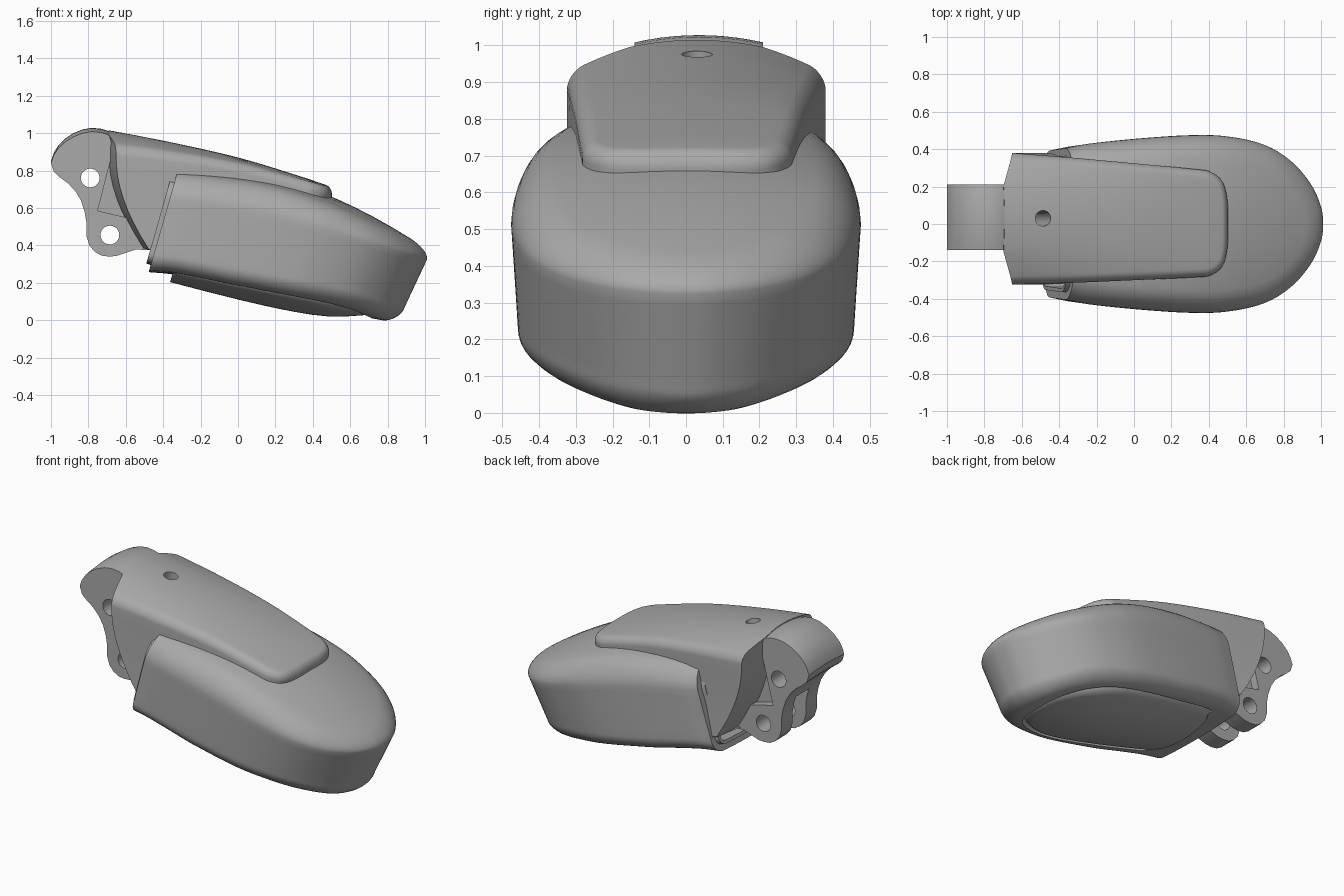
import bpy, bmesh, math
from mathutils import Vector

if "Cube" in bpy.data.objects:
    bpy.data.objects.remove(bpy.data.objects["Cube"])

TILT = math.radians(16)
COS, SIN = math.cos(TILT), math.sin(TILT)

grey = bpy.data.materials.new("plain grey")
grey.use_nodes = True
grey.diffuse_color = (0.4, 0.4, 0.4, 1)
grey.node_tree.nodes["Principled BSDF"].inputs["Base Color"].default_value = grey.diffuse_color


def curve(points):
    """Smooth function through (position, value) points."""
    def slope(i):
        a, b = points[max(i - 1, 0)], points[min(i + 1, len(points) - 1)]
        return (b[1] - a[1]) / (b[0] - a[0])

    def value(x):
        x = min(max(x, points[0][0]), points[-1][0])
        i = 0
        while i < len(points) - 2 and x > points[i + 1][0]:
            i += 1
        (xa, ya), (xb, yb) = points[i], points[i + 1]
        h = xb - xa
        t = (x - xa) / h
        u = 1 - t
        return (ya * (1 + 2 * t) * u * u + yb * (1 + 2 * u) * t * t
                + h * t * u * (u * slope(i) - t * slope(i + 1)))
    return value


def smooth_outline(half, steps=6):
    """Mirror half an outline across the centreline and round it off."""
    full = half + [(x, -y) for x, y in reversed(half[:-1])]
    fx = curve([(i, p[0]) for i, p in enumerate(full)])
    fy = curve([(i, p[1]) for i, p in enumerate(full)])
    count = (len(full) - 1) * steps
    return [Vector((fx(i / steps), fy(i / steps))) for i in range(count + 1)]


def shade(obj):
    bpy.ops.object.select_all(action="DESELECT")
    obj.select_set(True)
    bpy.context.view_layer.objects.active = obj
    bpy.ops.object.shade_smooth_by_angle(angle=math.radians(35))


def finish(bm, name):
    bmesh.ops.remove_doubles(bm, verts=bm.verts, dist=1e-5)
    bmesh.ops.recalc_face_normals(bm, faces=bm.faces)
    mesh = bpy.data.meshes.new(name)
    bm.to_mesh(mesh)
    bm.free()
    mesh.materials.append(grey)
    obj = bpy.data.objects.new(name, mesh)
    bpy.context.collection.objects.link(obj)
    shade(obj)
    return obj


def pebble(name, half, top, bottom, r_top, drop, r_bot, lift, taper=lambda x: 0, warp=None, socket=False):
    """Rounded slab: an outline stacked in rings between two surfaces, flat at the back."""
    line = smooth_outline(half)
    back = line[0].x
    normals = []
    for i in range(len(line)):
        d = line[min(i + 1, len(line) - 1)] - line[max(i - 1, 0)]
        normals.append(Vector((-d.y, d.x)).normalized())
    normals[0], normals[-1] = Vector((0, 1)), Vector((0, -1))

    def ring(inset, scale=1.0, pinch=0):
        pts = [p - n * (inset + pinch * taper(p.x)) for p, n in zip(line, normals)]
        return [Vector((back + (p.x - back) * scale, p.y * scale)) for p in pts]

    rows, fan, arc, wall = [], 12, 8, 8
    for k in range(fan):
        rows.append([(p.x, p.y, bottom(p.x, p.y)) for p in ring(r_bot, k / fan, 1)])
    for k in range(arc + 1):
        a = math.pi / 2 * k / arc
        rows.append([(p.x, p.y, bottom(p.x, p.y) + lift * (1 - math.cos(a)))
                     for p in ring(r_bot * (1 - math.sin(a)), pinch=1)])
    upper = []
    for k in range(arc + 1):
        a = math.pi / 2 * k / arc
        upper.append([(p.x, p.y, top(p.x, p.y) - drop(p.x) * (1 - math.sin(a)))
                      for p in ring(r_top * (1 - math.cos(a)))])
    low = rows[-1]
    for k in range(1, wall):
        rows.append([Vector(a).lerp(Vector(b), k / wall) for a, b in zip(low, upper[0])])
    rows += upper
    for k in range(fan - 1, -1, -1):
        rows.append([(p.x, p.y, top(p.x, p.y)) for p in ring(r_top, k / fan)])

    bm = bmesh.new()

    def put(p):
        x, y, z = warp(*p) if warp else p
        return bm.verts.new((x * COS + z * SIN, y, z * COS - x * SIN))

    grid = [[put(p) for p in row] for row in rows]
    for a, b in zip(grid, grid[1:]):
        for i in range(len(a) - 1):
            bm.faces.new((a[i], a[i + 1], b[i + 1], b[i]))
    if not socket:
        # back wall, creased along its middle
        mids = [put((back, 0, (Vector(r[0]).z + Vector(r[-1]).z) / 2)) for r in rows]
        for i in range(len(grid) - 1):
            for side in (0, -1):
                bm.faces.new((grid[i][side], grid[i + 1][side], mids[i + 1], mids[i]))
    bmesh.ops.remove_doubles(bm, verts=bm.verts, dist=1e-5)
    bmesh.ops.dissolve_degenerate(bm, edges=bm.edges, dist=1e-5)
    if socket:
        # back opening with a thin raised collar and a deep pocket
        rim = [e for e in bm.edges if e.is_boundary]
        cap = bmesh.ops.contextual_create(bm, geom=rim)["faces"]
        bmesh.ops.recalc_face_normals(bm, faces=bm.faces)
        for thick, depth in ((0.04, 0), (0.001, 0.025), (0.02, 0), (0.002, -0.2)):
            bmesh.ops.inset_individual(bm, faces=cap, thickness=thick, depth=depth)
    return finish(bm, name)


def plate(name, profile, y0, y1, crown=0.0, slices=1):
    """Side profile carried across the model, its upper part crowned."""
    bm = bmesh.new()
    rings = []
    for k in range(slices + 1):
        y = y0 + (y1 - y0) * k / slices
        dip = crown * (y - (y0 + y1) / 2) ** 2
        rings.append([bm.verts.new((x, y, z - dip * min(max(z - .7, 0) / .3, 1))) for x, z in profile])
    for a, b in zip(rings, rings[1:]):
        for i in range(len(a)):
            bm.faces.new((a[i - 1], a[i], b[i], b[i - 1]))
    bm.faces.new(rings[0])
    bm.faces.new(rings[-1])
    return finish(bm, name)


def cut(obj, cutter):
    cutter.hide_render = True
    mod = obj.modifiers.new("cut", "BOOLEAN")
    mod.operation, mod.object, mod.solver = "DIFFERENCE", cutter, "EXACT"
    bpy.context.view_layer.objects.active = obj
    bpy.ops.object.modifier_apply(modifier=mod.name)
    bpy.data.objects.remove(cutter)
    shade(obj)


def rod(radius, depth, location, rotation):
    bpy.ops.mesh.primitive_cylinder_add(vertices=32, radius=radius, depth=depth, location=location, rotation=rotation)
    return bpy.context.object


# Rounded main shell with an open back
shell_top = curve([(-.53, .695), (-.21, .755), (.04, .78), (.3, .772), (.57, .725), (.8, .665), (.88, .645)])
shell_low = curve([(-.53, .115), (-.4, .14), (-.05, .165), (.36, .187), (.71, .207), (.82, .23)])
shell_drop = curve([(-.53, .12), (.1, .12), (.6, .075), (.87, .055)])
toe_blend = curve([(-.1, 0), (.3, .3), (.7, 1)])
shell = pebble("main_shell",
               [(-.53, .405), (-.4, .43), (-.13, .458), (.15, .475), (.35, .468), (.55, .425),
                (.7, .34), (.81, .22), (.868, .1), (.882, 0)],
               lambda x, y: shell_top(x) - .32 * y * y,
               lambda x, y: shell_low(x) + (.1 + .35 * toe_blend(x)) * y * y,
               .12, shell_drop, .09, .08, taper=lambda x: .012 + .033 * toe_blend(x), socket=True)

# Sole pad seated in a recess under the shell
pad_outline = [(-.405, .24), (-.38, .29), (-.1, .325), (.2, .345), (.4, .32), (.56, .24), (.65, .12), (.67, 0)]
recess_outline = [(x + .015, y * 1.05) for x, y in pad_outline]
cut(shell, pebble("recess_cutter", recess_outline, lambda x, y: .28, lambda x, y: -.1,
                  .01, lambda x: .01, .01, .01))
pad_low = curve([(-.42, .095), (-.03, .106), (.28, .126), (.48, .157), (.68, .225)])
pebble("sole_pad", pad_outline,
       lambda x, y: .32,
       lambda x, y: pad_low(x) + .65 * y * y,
       .02, lambda x: .02, .04, .03)

# Upper cover, with a swept back edge
COVER_BACK, COVER_LENGTH = -.945, 1.245
cover_top = curve([(-.945, .785), (-.65, .812), (-.24, .836), (.07, .832), (.26, .824), (.3, .815)])


def sweep(x, y, z):
    rest = 1 - (x - COVER_BACK) / COVER_LENGTH
    lean = .33 * (max(.79 - z, 0) / .564) ** 2 + .35 * max(abs(y) - .18, 0)
    return x + lean * rest, y + .028 * rest, z


cover = pebble("upper_cover",
               [(-.945, .352), (-.6, .335), (-.2, .31), (.1, .29), (.2, .277), (.27, .225), (.297, .13), (.3, 0)],
               lambda x, y: cover_top(x) - (.25 - .38 * x) * y * y,
               lambda x, y: .23,
               .045, lambda x: .045, .01, .01, warp=sweep)

# Hinge bracket: a solid knuckle forked below
knuckle = [(-.5, .9), (-.64, .98), (-.69, 1.01), (-.73, 1.023), (-.78, 1.028), (-.83, 1.02), (-.88, 1), (-.925, .97),
           (-.96, .935), (-.985, .895), (-1, .85), (-.985, .8), (-.955, .77), (-.91, .735),
           (-.87, .69), (-.84, .64), (-.82, .58), (-.81, .52), (-.81, .45), (-.795, .4), (-.765, .365),
           (-.73, .345), (-.69, .34), (-.65, .343), (-.6, .36), (-.55, .377), (-.45, .375), (-.38, .5)]
bracket = plate("hinge_bracket", knuckle, -.14, .21, crown=.65, slices=10)
cut(bracket, plate("slot_cutter", [(-.95, .2), (-.95, .6), (-.62, .66), (-.56, .2)], -.03, .1))
for x, z in ((-.79, .76), (-.685, .455)):
    cut(bracket, rod(.05, 1, (x, 0, z), (math.pi / 2, 0, 0)))

# Triangular pockets in both sides of the bracket
for y in (-.19, .16):
    cut(bracket, plate("pocket_cutter", [(-.675, .88), (-.75, .585), (-.52, .53), (-.52, .88)], y, y + .1))

# Screw hole through the cover
for part in (cover, bracket):
    cut(part, rod(.042, .5, (-.515, .03, .85), (0, TILT * .8, 0)))
